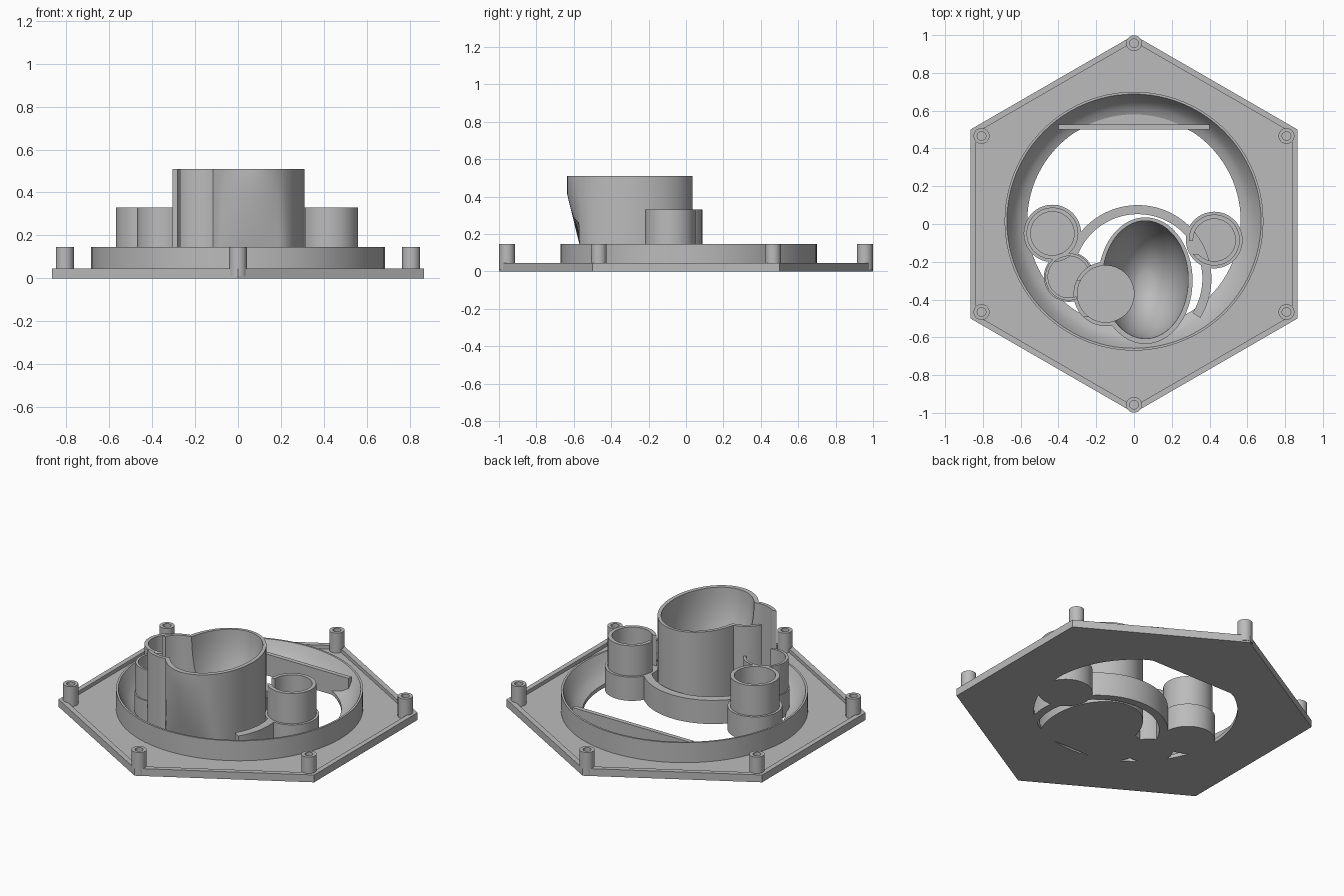
import bpy, bmesh, math

cube = bpy.data.objects.get("Cube")
if cube:
    bpy.data.objects.remove(cube, do_unlink=True)

grey = bpy.data.materials.new("plain_grey")
grey.use_nodes = True
colour = (0.5, 0.5, 0.5, 1)
grey.diffuse_color = colour
grey.node_tree.nodes["Principled BSDF"].inputs["Base Color"].default_value = colour
TAU = math.tau


def finish(name, bm):
    bmesh.ops.remove_doubles(bm, verts=bm.verts, dist=1e-5)
    bmesh.ops.recalc_face_normals(bm, faces=bm.faces)
    mesh = bpy.data.meshes.new(name)
    bm.to_mesh(mesh)
    bm.free()
    mesh.materials.append(grey)
    obj = bpy.data.objects.new(name, mesh)
    bpy.context.collection.objects.link(obj)
    return obj


def loft(name, rings):
    """Skin a stack of equal-sized rings and cap both ends."""
    bm = bmesh.new()
    rows = [[bm.verts.new(p) for p in ring] for ring in rings]
    n = len(rows[0])
    for a, b in zip(rows, rows[1:]):
        for i in range(n):
            j = (i + 1) % n
            bm.faces.new((a[i], a[j], b[j], b[i]))
    bm.faces.new(rows[0])
    bm.faces.new(rows[-1])
    return finish(name, bm)


def oval(x, y, z, rx, ry, n=96, low=-9, high=9):
    return [(x + rx * math.cos(TAU * i / n),
             min(high, max(low, y + ry * math.sin(TAU * i / n))), z) for i in range(n)]


def cylinder(name, x, y, r, z0, z1):
    return loft(name, [oval(x, y, z, r, r) for z in (z0, z1)])


def lathe(name, x, y, profile, n=64, start=0, sweep=TAU, closed=False):
    """Revolve an (r, z) profile; a partial sweep is capped at its ends."""
    bm = bmesh.new()
    full = sweep >= TAU
    rows = []
    for i in range(n if full else n + 1):
        a = start + sweep * i / n
        rows.append([bm.verts.new((x + r * math.cos(a), y + r * math.sin(a), z))
                     for r, z in profile])
    m = len(profile)
    for i in range(n):
        p, q = rows[i], rows[(i + 1) % len(rows)]
        for k in range(m if closed else m - 1):
            l = (k + 1) % m
            bm.faces.new((p[k], q[k], q[l], p[l]))
    if not full:
        bm.faces.new(rows[0])
        bm.faces.new(rows[-1])
    return finish(name, bm)


def box(name, x0, x1, y0, y1, z0, z1):
    return loft(name, [[(x0, y0, z), (x1, y0, z), (x1, y1, z), (x0, y1, z)] for z in (z0, z1)])


def combine(obj, other, operation="DIFFERENCE"):
    mod = obj.modifiers.new("cut", "BOOLEAN")
    mod.operation, mod.solver, mod.object = operation, "EXACT", other
    bpy.context.view_layer.objects.active = obj
    bpy.ops.object.modifier_apply(modifier=mod.name)
    bpy.data.objects.remove(other, do_unlink=True)


parts = []
LEDGE = 0.145

# Hexagonal tray with a low rim and a large flat-backed opening
bm = bmesh.new()
corners = [(math.cos(TAU * (k + 0.5) / 6), math.sin(TAU * (k + 0.5) / 6)) for k in range(6)]
low = [bm.verts.new((x, y, 0)) for x, y in corners]
top = [bm.verts.new((x, y, 0.045)) for x, y in corners]
for i in range(6):
    bm.faces.new((low[i], low[i - 1], top[i - 1], top[i]))
bm.faces.new(low)
lid = bm.faces.new(top)
bm.normal_update()
bmesh.ops.inset_region(bm, faces=[lid], thickness=0.035)
# drop the inset floor to leave a stepped rim
floor = bmesh.ops.extrude_face_region(bm, geom=[lid])
bmesh.ops.translate(bm, vec=(0, 0, -0.022),
                    verts=[v for v in floor["geom"] if isinstance(v, bmesh.types.BMVert)])
if lid.is_valid:
    bm.faces.remove(lid)
base = finish("base_plate", bm)
combine(base, loft("opening_cutter", [oval(0, 0.015, z, 0.565, 0.565, high=0.5)
                                      for z in (-0.1, 0.1)]))
parts.append(base)

# Round dish wall with a sloping inside, and its straight back wall
parts.append(lathe("dish_wall", 0, 0.015,
                   [(0.565, 0), (0.685, 0), (0.685, LEDGE), (0.673, LEDGE),
                    (0.655, 0.11), (0.63, 0.07), (0.6, 0.04), (0.565, 0.023)],
                   n=96, closed=True))
parts.append(box("back_wall", -0.4, 0.4, 0.5, 0.527, 0, 0.13))

# Screw posts at the six corners
for k, (x, y) in enumerate(corners):
    r = 0.957 if abs(x) < 0.1 else 0.932
    parts.append(lathe(f"corner_post_{k + 1}", x * r, y * r,
                       [(0, 0.01), (0.042, 0.01), (0.042, LEDGE), (0.023, LEDGE),
                        (0.023, 0.05), (0, 0.05)], n=32))


# Stepped cups
def cup(name, x, y, foot, outer, inner):
    return lathe(name, x, y, [(0, 0), (foot, 0), (foot, LEDGE), (outer, LEDGE),
                              (outer, 0.33), (inner, 0.33), (inner, 0.04), (0, 0.04)])


left_cup = cup("left_cup", 0.425, -0.085, 0.15, 0.135, 0.112)
combine(left_cup, box("slot_cutter", 0.25, 0.36, -0.16, -0.09, LEDGE, 0.5))
right_cup = cup("right_cup", -0.432, -0.05, 0.152, 0.137, 0.115)
small_cup = cup("small_cup", -0.345, -0.28, 0.132, 0.125, 0.11)
combine(small_cup, cylinder("cup_cutter", -0.15, -0.37, 0.155, 0.05, 0.6))
parts += [left_cup, right_cup, small_cup]

# Curved ledge around the tall holder
parts.append(lathe("curved_ledge", 0.02, -0.29,
                   [(0.342, 0), (0.39, 0), (0.39, LEDGE), (0.342, LEDGE)], n=64,
                   start=math.radians(-32), sweep=math.radians(190), closed=True))

# Tall oval holder: leaning front, side pocket and scooped inside
holder = loft("tall_holder", [oval(0.06, -0.3, z, 0.25, 0.335, low=limit)
                              for z, limit in ((0, -0.535), (LEDGE, -0.57),
                                               (0.41, -0.636), (0.51, -0.636))])
combine(holder, cylinder("pocket_wall", -0.15, -0.37, 0.17, 0, 0.51), "UNION")
scoop_rings = []
for i in range(1, 24):
    a = math.pi * i / 24
    s = math.sin(a)
    scoop_rings.append(oval(0.06, -0.295, 0.51 - 0.455 * math.cos(a), 0.227 * s, 0.312 * s))
combine(holder, loft("scoop_cutter", scoop_rings))
combine(holder, cylinder("pocket_cutter", -0.15, -0.37, 0.15, 0.05, 0.7))
combine(holder, box("gap_cutter", -0.5, -0.2, -0.49, -0.3, LEDGE, 0.7))
parts.append(holder)

# Smooth the round surfaces, keep the edges crisp
bpy.ops.object.select_all(action="DESELECT")
for obj in parts:
    obj.select_set(True)
bpy.context.view_layer.objects.active = base
bpy.ops.object.shade_smooth_by_angle(angle=math.radians(30))
